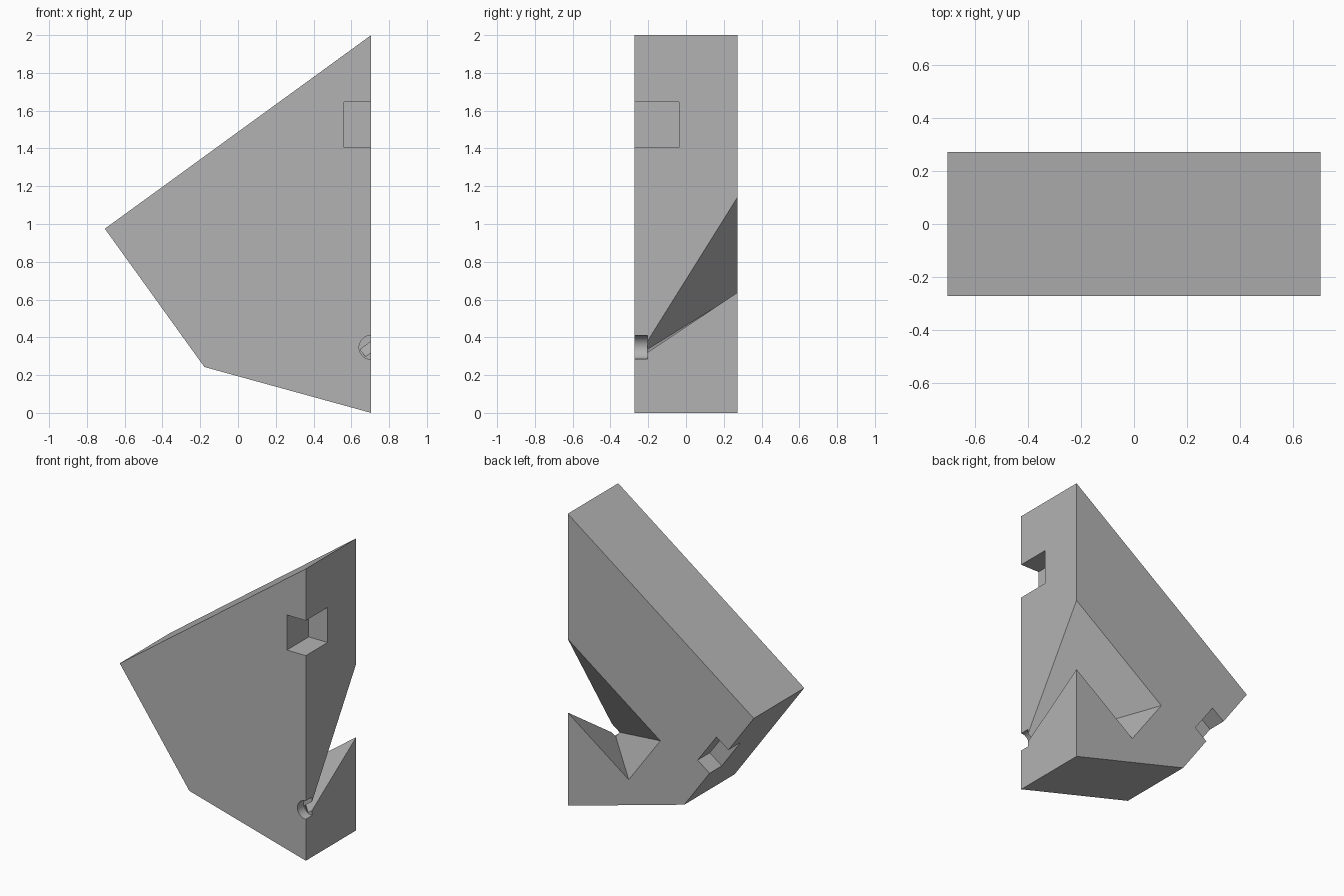
import bpy, bmesh, math
from mathutils import Vector

cube = bpy.data.objects.get("Cube")
if cube:
    bpy.data.objects.remove(cube, do_unlink=True)

grey = bpy.data.materials.new("plain grey")
grey.use_nodes = True
grey.diffuse_color = (0.45, 0.45, 0.45, 1)
grey.node_tree.nodes["Principled BSDF"].inputs["Base Color"].default_value = (0.45, 0.45, 0.45, 1)

HALF = 0.273                                     # half the plate thickness
SLOPE = Vector((1.41, 1.025)).normalized()       # direction of the long sloping edge
ACROSS = Vector((SLOPE.y, -SLOPE.x))             # square to it, downwards


def loft(name, front, y0, back, y1):
    """Solid between two outlines given in x and z."""
    bm = bmesh.new()
    a = [bm.verts.new((p[0], y0, p[1])) for p in front]
    b = [bm.verts.new((p[0], y1, p[1])) for p in back]
    bm.faces.new(a)
    bm.faces.new(b[::-1])
    for i in range(len(a)):
        j = (i + 1) % len(a)
        bm.faces.new((a[i], b[i], b[j], a[j]))
    bmesh.ops.recalc_face_normals(bm, faces=bm.faces)
    mesh = bpy.data.meshes.new(name)
    bm.to_mesh(mesh)
    bm.free()
    mesh.materials.append(grey)
    obj = bpy.data.objects.new(name, mesh)
    bpy.context.collection.objects.link(obj)
    return obj


def prism(name, outline, y0, y1):
    return loft(name, outline, y0, outline, y1)


def slanted_box(corner, length, width):
    """Rectangle that follows the slope, starting at its upper inner corner."""
    c = Vector(corner)
    return [c, c + SLOPE * length, c + SLOPE * length + ACROSS * width, c + ACROSS * width]


# Main plate
body = prism("wedge_block", [(0.705, 0), (0.705, 2), (-0.705, 0.975), (-0.178, 0.243)], -HALF, HALF)

# Square pocket in the front upright edge
pocket = prism("square_pocket", [(0.562, 1.405), (0.9, 1.405), (0.9, 1.645), (0.562, 1.645)], -0.4, -0.037)

# Shallow round hole at the front
circle = [(0.704 + 0.063 * math.cos(t * math.tau / 48), 0.347 + 0.063 * math.sin(t * math.tau / 48))
          for t in range(48)]
hole = prism("round_hole", circle, -0.4, -0.205)

# Funnel that widens from the hole to the back face
small = slanted_box((0.647, 0.336), 0.3, 0.048)
large = slanted_box((0.003, 0.632), 1.3, 0.408)
near = [s.lerp(l, -0.01) for s, l in zip(small, large)]
far = [s.lerp(l, 1.1) for s, l in zip(small, large)]
depth = HALF + 0.205
funnel = loft("funnel", near, -0.205 - 0.01 * depth, far, -0.205 + 1.1 * depth)

# Notch in the lower sloping edge at the back
start = Vector((-0.422, 0.772)) - SLOPE * 0.3
notch = prism("back_notch", slanted_box(start, 0.3, 0.243), HALF - 0.132, 0.4)

bpy.context.view_layer.objects.active = body
body.select_set(True)
for cutter in (pocket, hole, funnel, notch):
    cutter.hide_render = True
    mod = body.modifiers.new(cutter.name, "BOOLEAN")
    mod.operation = "DIFFERENCE"
    mod.solver = "EXACT"
    mod.object = cutter
    bpy.ops.object.modifier_apply(modifier=mod.name)
    bpy.data.objects.remove(cutter, do_unlink=True)

bpy.ops.object.shade_smooth_by_angle(angle=math.radians(25))
